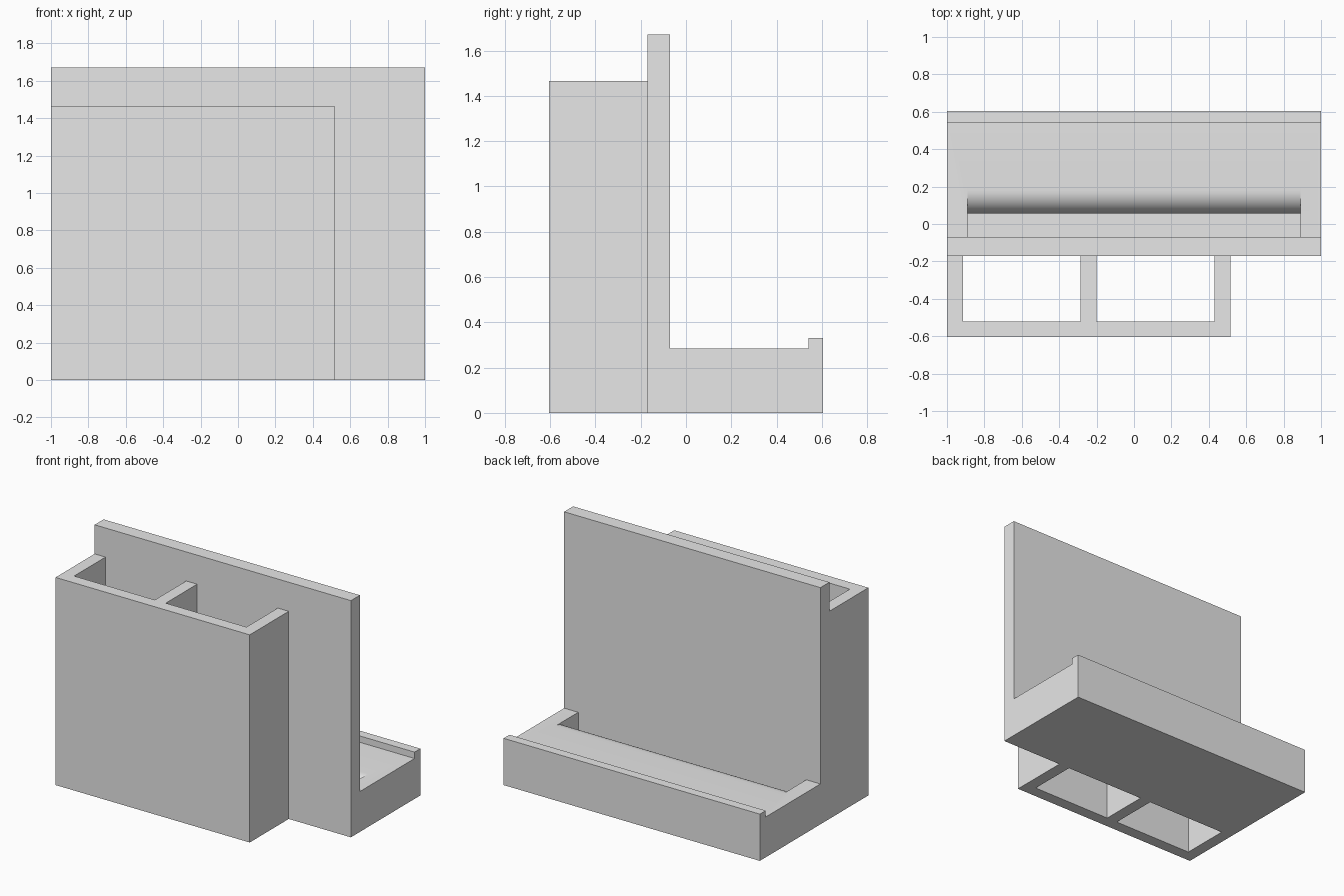
import bpy
import bmesh
import math
from mathutils import Vector

default_cube = bpy.data.objects.get("Cube")
if default_cube:
    bpy.data.objects.remove(default_cube, do_unlink=True)

grey = bpy.data.materials.new("plain_grey")
grey.use_nodes = True
GREY = (0.8, 0.8, 0.8, 1)
grey.diffuse_color = GREY
grey.node_tree.nodes["Principled BSDF"].inputs["Base Color"].default_value = GREY


def prism(name, outline, offset):
    """Extrude a closed outline of 3D points by an offset into a solid."""
    bm = bmesh.new()
    face = bm.faces.new([bm.verts.new(p) for p in outline])
    grown = bmesh.ops.extrude_face_region(bm, geom=[face])["geom"]
    top = [v for v in grown if isinstance(v, bmesh.types.BMVert)]
    bmesh.ops.translate(bm, verts=top, vec=Vector(offset))
    bmesh.ops.recalc_face_normals(bm, faces=bm.faces)
    mesh = bpy.data.meshes.new(name)
    bm.to_mesh(mesh)
    bm.free()
    mesh.materials.append(grey)
    obj = bpy.data.objects.new(name, mesh)
    bpy.context.collection.objects.link(obj)
    return obj


def side_prism(name, profile, half_width):
    """Extrude a (y, z) profile symmetrically across x."""
    return prism(name, [(-half_width, y, z) for y, z in profile],
                 (2 * half_width, 0, 0))


# Key levels
WALL_FRONT, WALL_BACK = -0.17, -0.07
SHELF, BACK = 0.285, 0.605

# Upright panel, base shelf and rear lip in one profile
stand = side_prism("stand", [
    (WALL_FRONT, 0), (BACK, 0), (BACK, 0.33), (0.54, 0.33),
    (0.54, SHELF), (WALL_BACK, SHELF), (WALL_BACK, 1.67), (WALL_FRONT, 1.67)], 1)

# Slot behind the panel, with a rounded outer edge
RADIUS, STEPS, FLOOR = 0.125, 12, 0.14
SLOT_BACK = 0.055
arc = []
for i in range(STEPS + 1):
    a = math.pi / 2 * i / STEPS
    arc.append((SLOT_BACK + RADIUS * (1 - math.cos(a)),
                SHELF - RADIUS * (1 - math.sin(a))))
cutter = side_prism("slot_cutter", [(WALL_BACK, FLOOR), (SLOT_BACK, FLOOR)] + arc
                    + [(arc[-1][0], 0.4), (WALL_BACK, 0.4)], 0.89)
cutter.hide_render = True
cut = stand.modifiers.new("slot", 'BOOLEAN')
cut.operation = 'DIFFERENCE'
cut.solver = 'EXACT'
cut.object = cutter

bpy.ops.object.select_all(action='DESELECT')
bpy.context.view_layer.objects.active = stand
stand.select_set(True)
bpy.ops.object.modifier_apply(modifier=cut.name)
bpy.data.objects.remove(cutter, do_unlink=True)
bpy.ops.object.shade_smooth_by_angle(angle=math.radians(30))

# Open two-cell holder on the front: an E-shaped plan raised to full height
FRONT, INNER = -0.605, -0.52
plan = [(-1, FRONT), (0.515, FRONT)]
for left, right in ((0.43, 0.515), (-0.285, -0.2), (-1, -0.915)):
    if right < 0.5:
        plan.append((right, INNER))
    plan += [(right, WALL_FRONT), (left, WALL_FRONT)]
    if left > -1:
        plan.append((left, INNER))
prism("front_holder", [(x, y, 0) for x, y in plan], (0, 0, 1.465))
